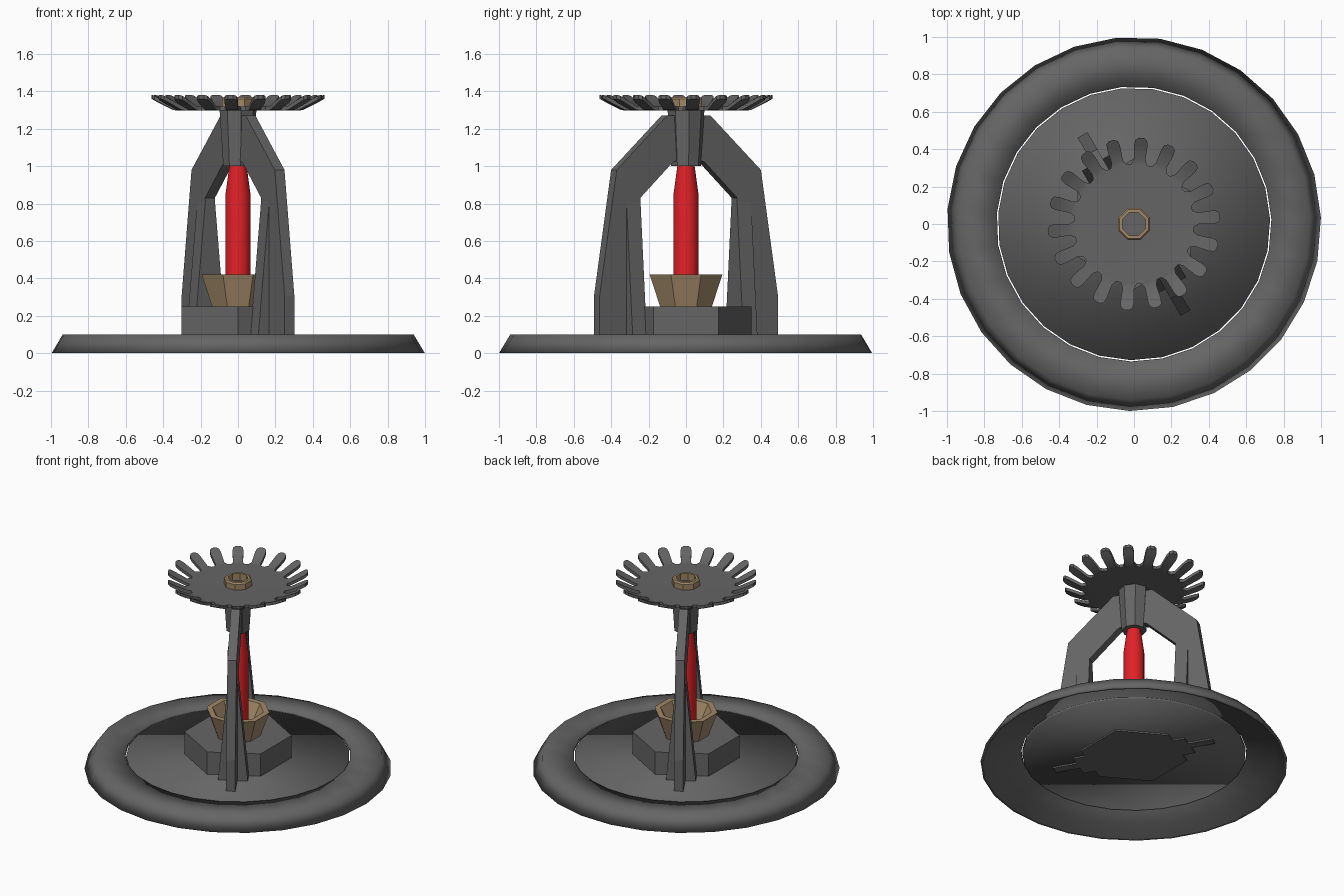
import bpy, bmesh, math
from mathutils import Matrix, Vector

if "Cube" in bpy.data.objects:
    bpy.data.objects.remove(bpy.data.objects["Cube"])


def material(name, rgb):
    m = bpy.data.materials.new(name)
    m.diffuse_color = (*rgb, 1)
    m.use_nodes = True
    m.node_tree.nodes["Principled BSDF"].inputs["Base Color"].default_value = m.diffuse_color
    return m


GREY = material("dark steel", (0.13, 0.13, 0.13))
BRASS = material("dull brass", (0.36, 0.25, 0.14))
RED = material("red glass", (0.75, 0.015, 0.02))


def finish(bm, name, mat, smooth=None):
    """Make an object; smooth is None (flat), or the sharp-edge angle in degrees."""
    bmesh.ops.recalc_face_normals(bm, faces=bm.faces)
    me = bpy.data.meshes.new(name)
    bm.to_mesh(me)
    bm.free()
    me.materials.append(mat)
    ob = bpy.data.objects.new(name, me)
    bpy.context.collection.objects.link(ob)
    if smooth is not None:
        bpy.ops.object.select_all(action='DESELECT')
        ob.select_set(True)
        bpy.context.view_layer.objects.active = ob
        if smooth >= 180:
            bpy.ops.object.shade_smooth()
        else:
            bpy.ops.object.shade_smooth_by_angle(angle=math.radians(smooth))
    return ob


def lathe(name, profile, sides, mat, smooth=None, start=0.0, closed=False):
    """Turn an (r, z) profile round z; open profiles get end caps."""
    bm = bmesh.new()
    rings = []
    for r, z in profile:
        rings.append([bm.verts.new((r * math.cos(a), r * math.sin(a), z))
                      for a in (math.radians(start) + 2 * math.pi * i / sides
                                for i in range(sides))])
    pairs = list(zip(rings, rings[1:]))
    if closed:
        pairs.append((rings[-1], rings[0]))
    else:
        bm.faces.new(rings[0])
        bm.faces.new(rings[-1])
    for a, b in pairs:
        for i in range(sides):
            j = (i + 1) % sides
            bm.faces.new((a[i], a[j], b[j], b[i]))
    return finish(bm, name, mat, smooth)


# Ceiling plate: dished outer ring and thin inner disc
lathe("cover_ring", [(1, 0), (0.94, 0.1), (0.735, 0.1), (0.735, 0.08),
                     (0.925, 0.08), (0.98, 0)], 27, GREY, 180, 2, closed=True)
lathe("cover_disc", [(0.728, 0.07), (0.728, 0.09)], 27, GREY, 180, 2)

# Hexagonal body, brass cup and glass bulb
lathe("hex_body", [(0.35, 0.06), (0.35, 0.25)], 6, GREY, None, 90)
lathe("seat_cup", [(0.15, 0.25), (0.21, 0.42), (0.17, 0.42), (0.11, 0.30)],
      8, BRASS, 30, 22.5)
lathe("glass_bulb", [(0.068, 0.28), (0.068, 0.84), (0.045, 1.01)], 12, RED, 40)

# Hub under the deflector
lathe("hub", [(0.08, 1.0), (0.1, 1.3)], 8, GREY, None, 10)

# Two frame arms, each a bent fin with a tapering flange at its foot
FIN = [(0.55, 0.06), (0.55, 0.31), (0.445, 0.98), (0.135, 1.27), (0, 1.27),
       (0, 1.06), (0.10, 1.02), (0.30, 0.83), (0.31, 0.06)]


def arm(name, angle):
    bm = bmesh.new()
    sides = [[bm.verts.new((u, s * 0.03, z)) for u, z in FIN] for s in (-1, 1)]
    for side in sides:
        bm.faces.new(side)
    for i in range(len(FIN)):
        j = (i + 1) % len(FIN)
        bm.faces.new((sides[0][i], sides[0][j], sides[1][j], sides[1][i]))
    # flange: wide at the foot, closing to the fin at the bend
    low, top = [[bm.verts.new((u, v * w, z))
                 for u, v in ((0.298, -1), (0.385, -1), (0.385, 1), (0.298, 1))]
                for z, w in ((0.06, 0.1), (0.83, 0.028))]
    bm.faces.new(low)
    bm.faces.new(top)
    for i in range(4):
        j = (i + 1) % 4
        bm.faces.new((low[i], low[j], top[j], top[i]))
    bm.transform(Matrix.Rotation(math.radians(angle), 4, 'Z'))
    finish(bm, name, GREY)


arm("front_arm", -60)
arm("back_arm", 120)

# Deflector: flat disc with 18 round-ended teeth bent upwards
TEETH, Z = 18, 1.298
bm = bmesh.new()
rim = []
for k in range(TEETH):
    rot = Matrix.Rotation(math.radians(5 + 360 / TEETH * k), 3, 'Z')

    def row(r, half, z):
        return [bm.verts.new(rot @ Vector((r, s * half, z))) for s in (-1, 1)]

    slot = row(0.318, 0.043, Z)
    root = row(0.345, 0.031, Z + 0.002)
    mid = row(0.425, 0.036, Z + 0.042)
    near = row(0.45, 0.031, Z + 0.056)
    tip = row(0.462, 0.014, Z + 0.062)
    rim += slot
    for a, b in ((slot, root), (root, mid), (mid, near), (near, tip)):
        bm.faces.new((a[0], b[0], b[1], a[1]))
bm.faces.new(rim)
wall = bmesh.ops.extrude_face_region(bm, geom=bm.faces[:])
bmesh.ops.translate(bm, vec=(0, 0, 0.022),
                    verts=[v for v in wall["geom"] if isinstance(v, bmesh.types.BMVert)])
finish(bm, "deflector", GREY, 35)

# Brass nut on top
lathe("top_nut", [(0.092, 1.31), (0.092, 1.36), (0.083, 1.37), (0.066, 1.37),
                  (0.066, 1.31)], 8, BRASS, None, 22.5, closed=True)
